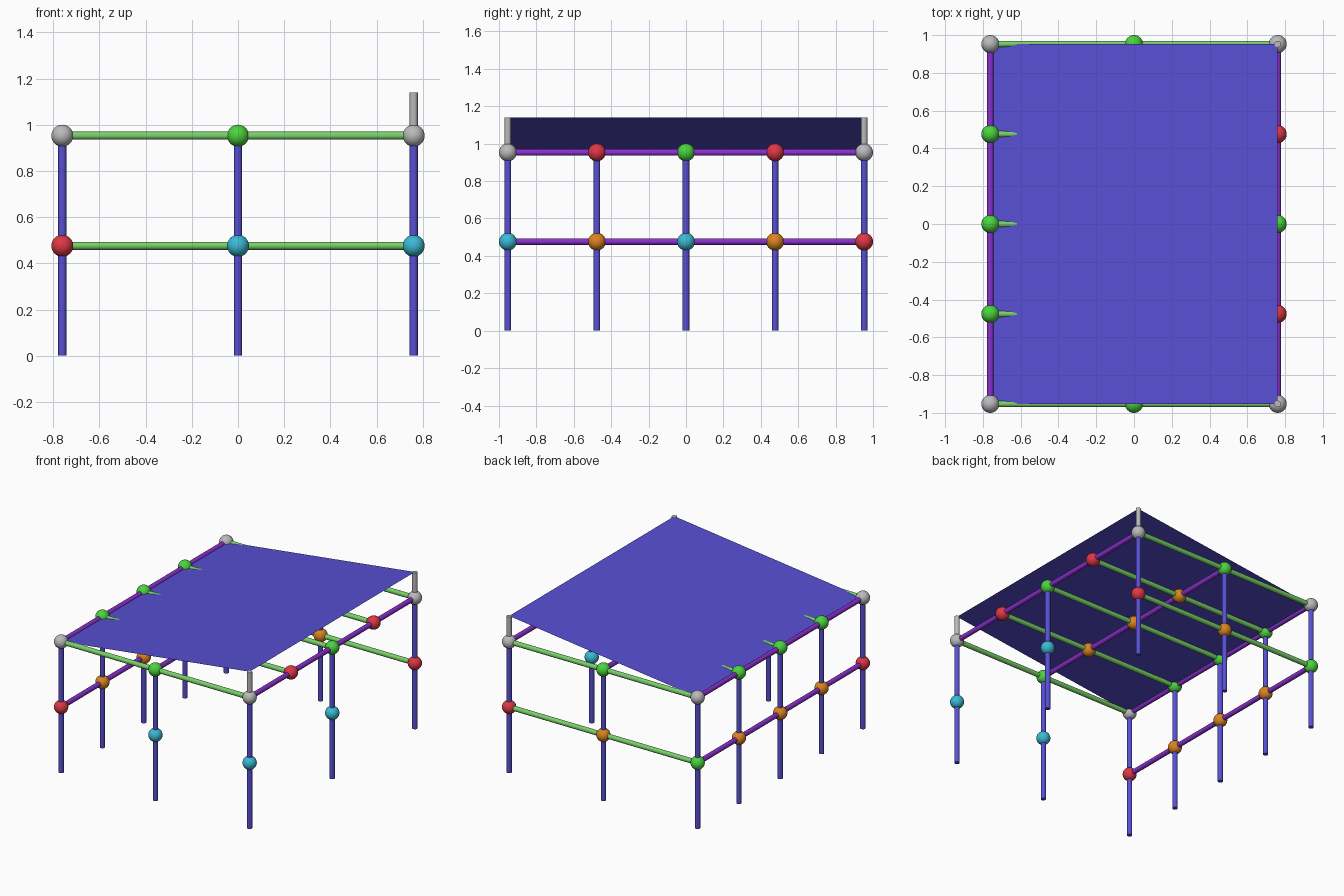
import bpy
from mathutils import Vector

if "Cube" in bpy.data.objects:
    bpy.data.objects.remove(bpy.data.objects["Cube"])

X, Y, H = 0.761, 0.9525, 0.476      # half width, half depth, storey pitch
TOP, RIDGE = 0.953, 1.14
ROD_R, BALL_R = 0.0175, 0.0475


def material(name, rgb):
    lin = [(c / 255 / 12.92) if c < 11 else ((c / 255 + 0.055) / 1.055) ** 2.4 for c in rgb]
    m = bpy.data.materials.new(name)
    m.diffuse_color = (*lin, 1)
    m.use_nodes = True
    m.node_tree.nodes["Principled BSDF"].inputs["Base Color"].default_value = m.diffuse_color
    return m


BLUE = material("indigo blue", (88, 80, 212))
LEAF = material("soft green", (120, 208, 105))
GREEN = material("bright green", (75, 212, 62))
PURPLE = material("purple", (138, 48, 205))
RED = material("red", (222, 55, 68))
CYAN = material("cyan", (58, 186, 212))
ORANGE = material("orange", (218, 132, 32))
GREY = material("grey", (186, 186, 186))


def finish(name, mat):
    ob = bpy.context.object
    ob.name = name
    ob.data.materials.append(mat)
    bpy.ops.object.shade_smooth_by_angle()


def rod(name, a, b, mat):
    a, b = Vector(a), Vector(b)
    d = b - a
    bpy.ops.mesh.primitive_cylinder_add(
        vertices=24, radius=ROD_R, depth=d.length, location=(a + b) / 2,
        rotation=d.to_track_quat('Z', 'Y').to_euler())
    finish(name, mat)


def ball(name, p, mat):
    bpy.ops.mesh.primitive_uv_sphere_add(segments=32, ring_count=16, radius=BALL_R, location=p)
    finish(name, mat)


rows = [-Y, -Y / 2, 0, Y / 2, Y]

# Legs: full left row, front and back middles, right corners and right middle
legs = [(-X, y) for y in rows] + [(0, -Y), (0, Y), (X, -Y), (X, 0), (X, Y)]
for x, y in legs:
    rod("leg", (x, y, 0), (x, y, TOP), BLUE)

# Top frame: crossbars and lengthwise beams
for y in rows:
    rod("top_crossbar", (-X, y, TOP), (X, y, TOP), LEAF)
for x in (-X, 0, X):
    rod("top_beam", (x, -Y, TOP), (x, Y, TOP), PURPLE)

# Middle rails on the left and back only
rod("left_rail", (-X, -Y, H), (-X, Y, H), PURPLE)
rod("back_rail", (-X, Y, H), (X, Y, H), LEAF)

# Short roof posts on the right corners
for y in (-Y, Y):
    rod("roof_post", (X, y, TOP), (X, y, RIDGE), GREY)

# Top joints, coloured by how many rods meet
for x in (-X, 0, X):
    for y in rows:
        edge_x, edge_y = x != 0, abs(y) == Y
        if edge_x and edge_y:
            mat = GREY
        elif not edge_x and not edge_y:
            mat = ORANGE
        elif x == X and y != 0:
            mat = RED
        else:
            mat = GREEN
        ball("top_joint", (x, y, TOP), mat)

# Middle joints on every leg
special = {(-X, -Y): RED, (X, Y): RED, (-X, Y): GREEN,
           (0, -Y): CYAN, (X, -Y): CYAN, (X, 0): CYAN}
for p in legs:
    ball("middle_joint", (*p, H), special.get(p, ORANGE))

# Sloping roof sheet
mesh = bpy.data.meshes.new("roof_sheet")
mesh.from_pydata([(-X, -Y, TOP), (X, -Y, RIDGE), (X, Y, RIDGE), (-X, Y, TOP)], [], [(0, 1, 2, 3)])
mesh.materials.append(BLUE)
bpy.context.collection.objects.link(bpy.data.objects.new("roof_sheet", mesh))
